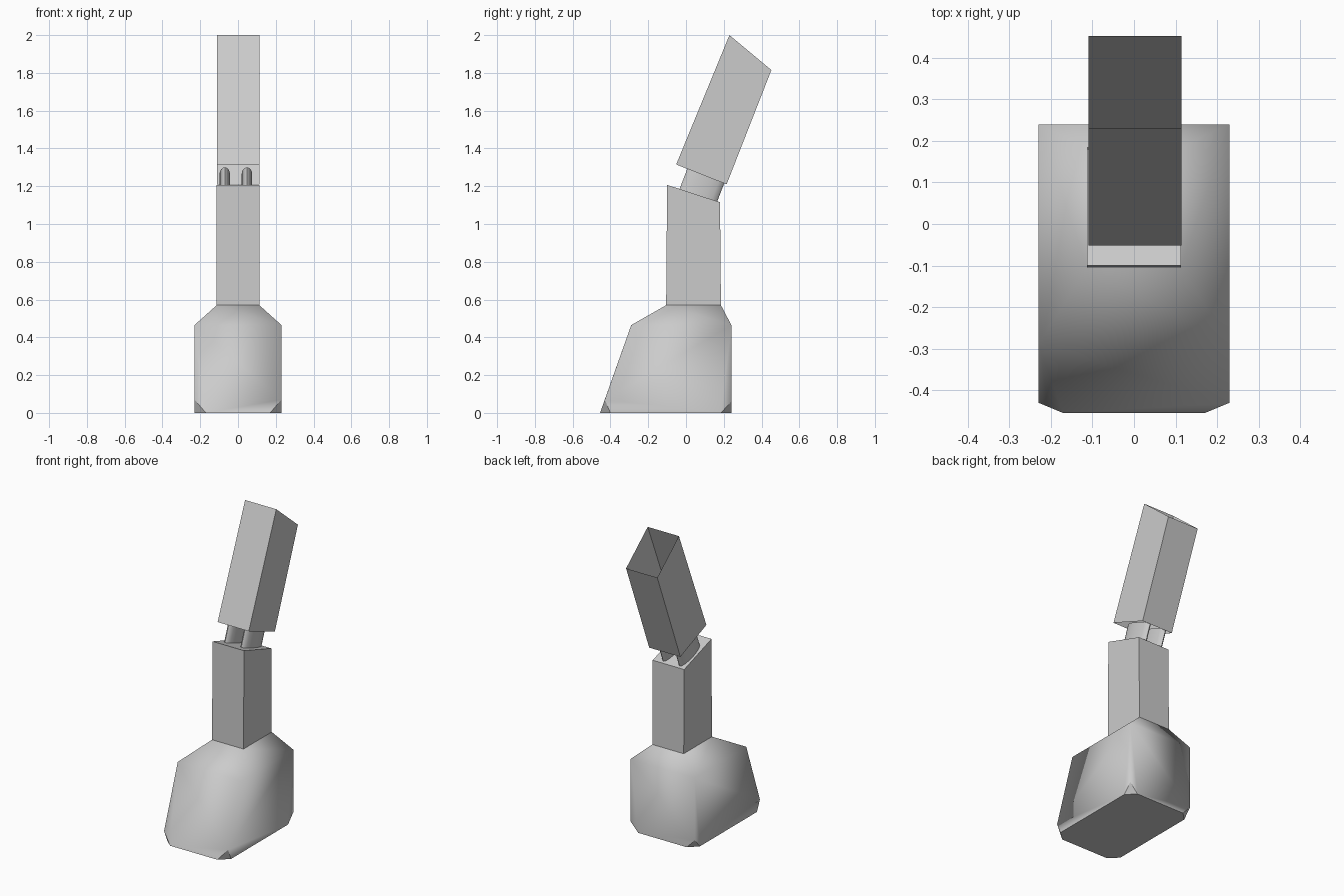
import bpy, bmesh
from math import radians
from mathutils import Matrix

if "Cube" in bpy.data.objects:
    bpy.data.objects.remove(bpy.data.objects["Cube"])


def finish(bm, name):
    bmesh.ops.recalc_face_normals(bm, faces=bm.faces)
    mesh = bpy.data.meshes.new(name)
    bm.to_mesh(mesh)
    bm.free()
    obj = bpy.data.objects.new(name, mesh)
    bpy.context.collection.objects.link(obj)
    return obj


def box_from_profile(name, profile, half, open_ends, cx=0.0):
    """Box from a (y, z) profile: bottom front, bottom back, top back, top front.
    Ends listed in open_ends (0 = bottom, 2 = top) are left open."""
    bm = bmesh.new()
    left = [bm.verts.new((cx - half, y, z)) for y, z in profile]
    right = [bm.verts.new((cx + half, y, z)) for y, z in profile]
    bm.faces.new(left)
    bm.faces.new(right[::-1])
    for i in range(4):
        if i not in open_ends:
            j = (i + 1) % 4
            bm.faces.new((left[i], right[i], right[j], left[j]))
    return finish(bm, name)


# Base: sloped toe, narrowing shoulders, small cut corners at the floor
half_points = [
    (0.17, -0.455, 0), (0.23, -0.43, 0.07), (0.23, -0.40, 0),   # front floor corner
    (0.23, 0.185, 0), (0.23, 0.24, 0.06), (0.175, 0.24, 0),     # back floor corner
    (0.23, -0.29, 0.465), (0.23, 0.24, 0.465),                  # shoulder
    (0.113, -0.105, 0.57), (0.113, 0.185, 0.57),                # top
]
bm = bmesh.new()
for x, y, z in half_points:
    for side in (-1, 1):
        bm.verts.new((side * x, y, z))
bmesh.ops.convex_hull(bm, input=bm.verts)
bmesh.ops.dissolve_limit(bm, angle_limit=radians(2), verts=bm.verts, edges=bm.edges)
bm.normal_update()
for face in bm.faces:
    flat = abs(face.normal.z) > 0.95 or all(v.co.z < 0.1 for v in face.verts)
    face.smooth = not flat
for edge in bm.edges:
    edge.smooth = all(f.smooth for f in edge.link_faces)
finish(bm, "base")

# Lower column with a slanted top
box_from_profile("lower_column",
                 [(-0.105, 0.57), (0.185, 0.57), (0.18, 1.115), (-0.10, 1.207)],
                 0.113, open_ends=(0,))

# Upper tilted sleeve, open at both ends
box_from_profile("upper_sleeve",
                 [(-0.052, 1.315), (0.215, 1.21), (0.452, 1.815), (0.23, 2.0)],
                 0.112, open_ends=(0, 2), cx=0.002)

# Two flattened pegs joining the column and the sleeve
for name, x in (("left_peg", -0.07), ("right_peg", 0.047)):
    bm = bmesh.new()
    place = (Matrix.Translation((x, 0.08, 1.19))
             @ Matrix.Rotation(radians(-21), 4, 'X')
             @ Matrix.Diagonal((0.028, 0.105, 0.155, 1)))
    bmesh.ops.create_cone(bm, cap_ends=True, segments=16, radius1=1, radius2=1,
                          depth=1, matrix=place)
    peg = finish(bm, name)
    bpy.ops.object.select_all(action='DESELECT')
    peg.select_set(True)
    bpy.context.view_layer.objects.active = peg
    bpy.ops.object.shade_smooth_by_angle(angle=radians(50))
